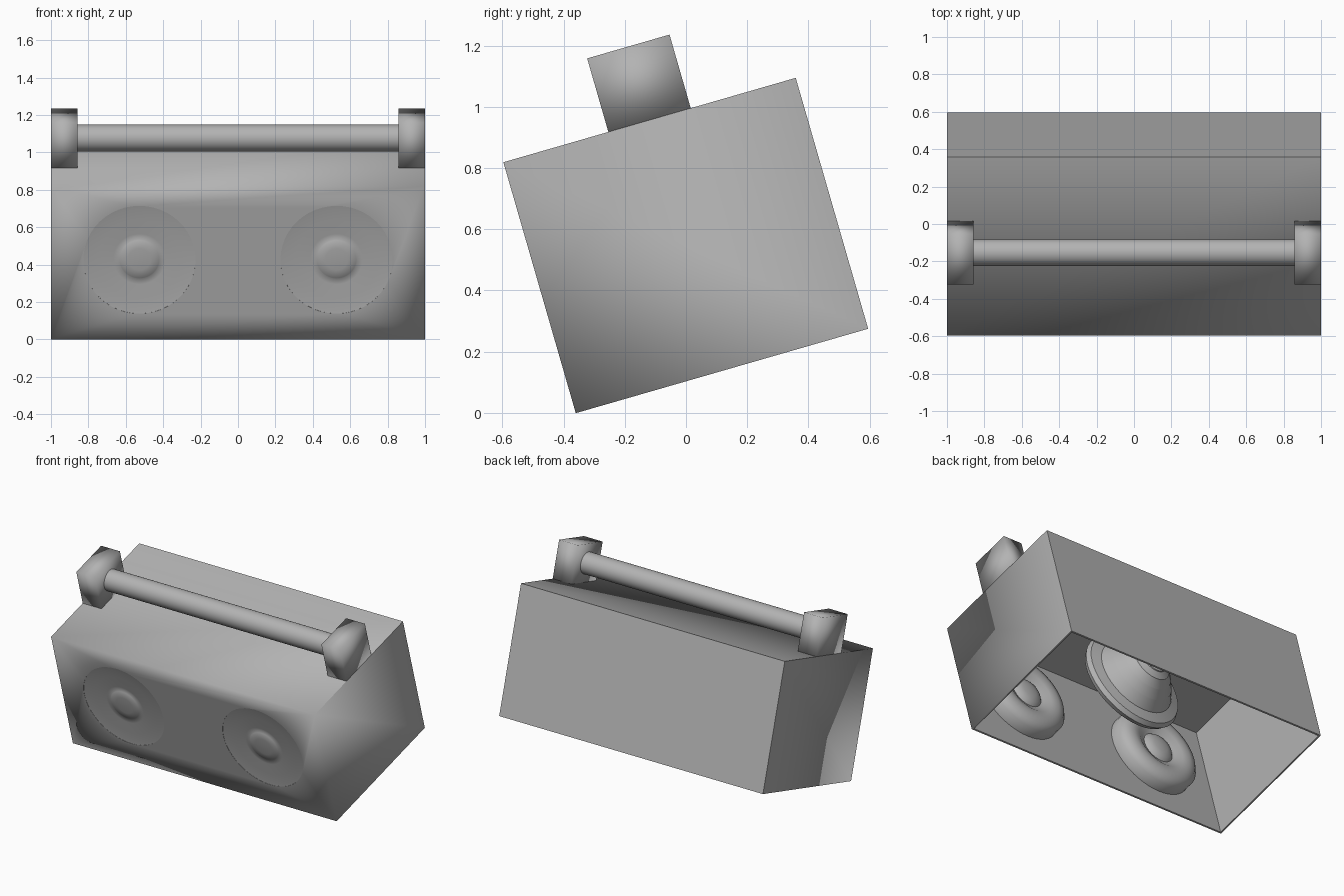
import bpy, bmesh
from math import radians, pi
from mathutils import Matrix, Vector

if "Cube" in bpy.data.objects:
    bpy.data.objects.remove(bpy.data.objects["Cube"])

# Everything is modelled upright, then tilted back by this matrix
TILT = Matrix.Translation((0, 0.1175, 0.137)) @ Matrix.Rotation(radians(16.1), 4, 'X')
W, D, H = 2.0, 0.994, 0.853

GREY = bpy.data.materials.new("dark_grey")
GREY.diffuse_color = (0.45, 0.45, 0.45, 1)
GREY.use_nodes = True
GREY.node_tree.nodes["Principled BSDF"].inputs["Base Color"].default_value = GREY.diffuse_color


def finish(name, bm, smooth=0):
    bmesh.ops.recalc_face_normals(bm, faces=bm.faces)
    bm.transform(TILT)
    mesh = bpy.data.meshes.new(name)
    bm.to_mesh(mesh)
    bm.free()
    mesh.materials.append(GREY)
    ob = bpy.data.objects.new(name, mesh)
    bpy.context.collection.objects.link(ob)
    if smooth:
        bpy.ops.object.select_all(action='DESELECT')
        ob.select_set(True)
        bpy.context.view_layer.objects.active = ob
        bpy.ops.object.shade_smooth_by_angle(angle=radians(smooth))
    return ob


def box_bm(size, centre):
    bm = bmesh.new()
    bmesh.ops.create_cube(bm, size=1)
    bmesh.ops.scale(bm, vec=size, verts=bm.verts)
    bmesh.ops.translate(bm, vec=centre, verts=bm.verts)
    return bm


def rod_bm(radius, length, axis, centre, sides=32):
    bm = bmesh.new()
    bmesh.ops.create_cone(bm, cap_ends=True, segments=sides, radius1=radius, radius2=radius,
                          depth=length, matrix=Matrix.Translation(centre) @ Matrix.Rotation(pi / 2, 4, axis))
    return bm


def lathe_bm(profile, centre, sides=48):
    # profile of (radius, depth) spun around the front-to-back axis
    bm = bmesh.new()
    vs = [bm.verts.new((r, d, 0)) for r, d in profile]
    es = [bm.edges.new(p) for p in zip(vs, vs[1:])]
    bmesh.ops.spin(bm, geom=vs + es, cent=(0, 0, 0), axis=(0, 1, 0), angle=2 * pi, steps=sides)
    bmesh.ops.remove_doubles(bm, verts=bm.verts, dist=1e-5)
    bmesh.ops.translate(bm, vec=centre, verts=bm.verts)
    return bm


# Thin case, open underneath
bm = box_bm((W, D, H), (0, 0, H / 2))
bm.normal_update()
bottom = [f for f in bm.faces if f.normal.z < -0.9]
bmesh.ops.delete(bm, geom=bottom, context='FACES_ONLY')
case = finish("case", bm)
solid = case.modifiers.new("wall", 'SOLIDIFY')
solid.thickness = 0.015
solid.offset = -1

# Pair of very shallow speakers set into the front, bulging inside
SPEAKER = [(0, 0.006), (0.06, 0.007), (0.105, 0.012), (0.11, 0.016), (0.14, 0.014), (0.22, 0.009),
           (0.28, 0.004), (0.302, 0.001), (0.302, 0.08), (0.27, 0.115), (0.22, 0.13), (0.17, 0.12),
           (0.125, 0.095), (0.11, 0.09), (0.09, 0.11), (0.05, 0.12), (0, 0.125)]
for side, x in (("left", -0.527), ("right", 0.527)):
    centre = Vector((x, -D / 2, 0.444))
    cutter = finish(side + "_speaker_cutter", rod_bm(0.3, 0.1, 'X', centre, 48))
    cutter.hide_render = True
    cut = case.modifiers.new(side + "_hole", 'BOOLEAN')
    cut.operation = 'DIFFERENCE'
    cut.object = cutter
    cut.solver = 'EXACT'
    finish(side + "_speaker", lathe_bm(SPEAKER, centre), 60)

# Ringed driver inside the case
rings = [(0.0, 0.16)]
for i in range(1, 7):
    r = 0.045 * i
    d = 0.16 - 0.2 * (i / 6) ** 2
    rings += [(r, d + 0.003), (r + 0.002, d - 0.003)]
rings += [(0.3, -0.05), (0.34, -0.06), (0.355, -0.09), (0.34, -0.12), (0.3, -0.13), (0, -0.13)]
finish("inner_driver", lathe_bm(rings, (0, 0.07, 0.44)), 40)

# Carry handle: two softly shaded end blocks and a round bar
for side, s in (("left", -1), ("right", 1)):
    finish(side + "_handle_block", box_bm((0.142, 0.28, 0.25), (s * 0.929, 0, H + 0.125)), 120)
finish("handle_bar", rod_bm(0.072, 1.72, 'Y', (0, 0, H + 0.125)), 35)

# Bake the holes into the case and remove the cutters
bpy.context.view_layer.update()
baked = bpy.data.meshes.new_from_object(case.evaluated_get(bpy.context.evaluated_depsgraph_get()))
case.modifiers.clear()
case.data = baked
for ob in [o for o in bpy.data.objects if o.name.endswith("cutter")]:
    bpy.data.objects.remove(ob)

# Soft shading only over the upright front corners of the case
bm = bmesh.new()
bm.from_mesh(baked)
back = TILT.inverted()
for f in bm.faces:
    f.smooth = True
for e in bm.edges:
    a, b = (back @ v.co for v in e.verts)
    front_corner = abs(a.x) > 0.999 and abs(b.x) > 0.999 and max(a.y, b.y) < -D / 2 + 0.001
    e.smooth = front_corner or e.calc_face_angle(0) < radians(35)
bm.to_mesh(baked)
bm.free()
